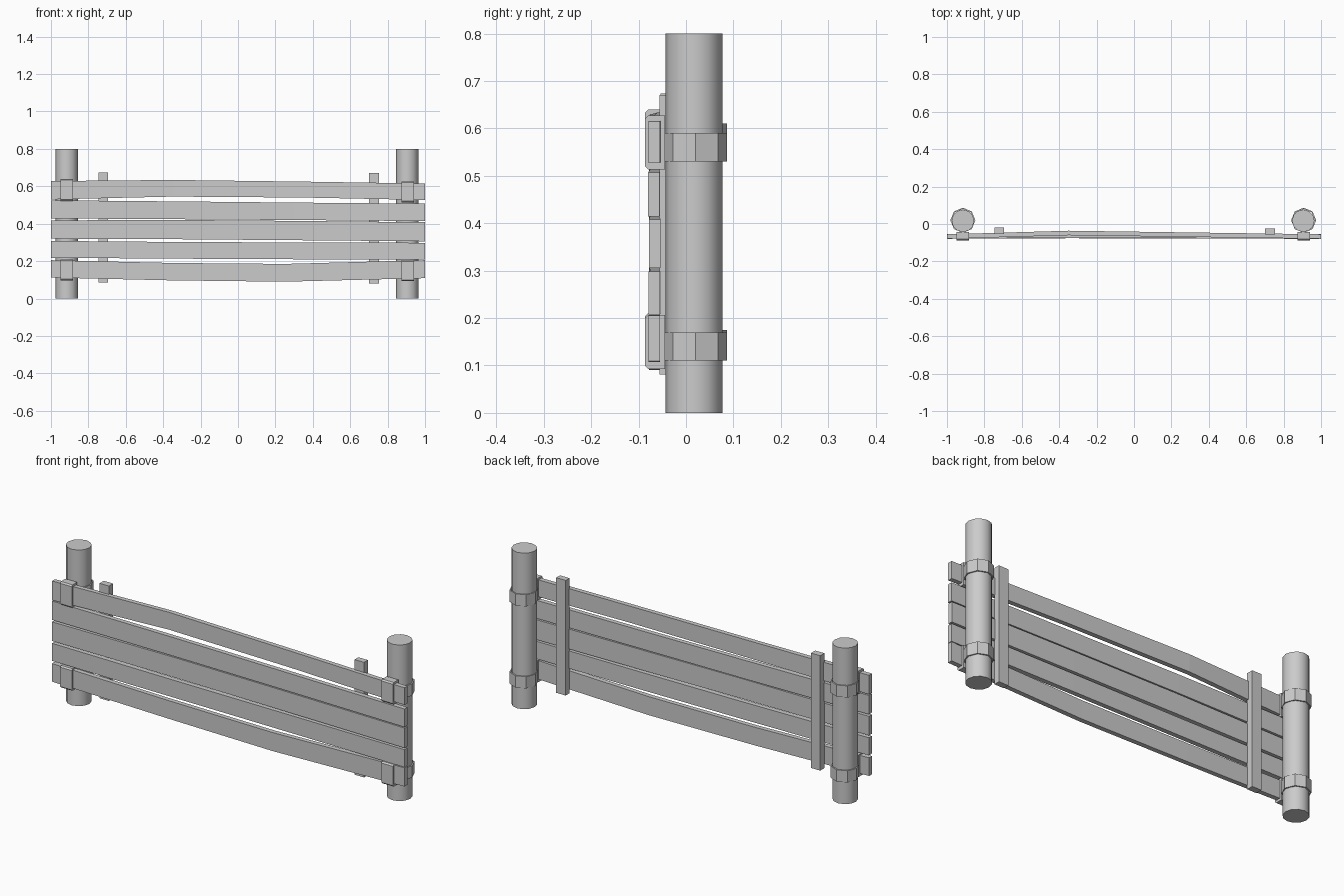
import bpy, bmesh
from math import cos, sin, pi

if "Cube" in bpy.data.objects:
    bpy.data.objects.remove(bpy.data.objects["Cube"])


def make_object(name, bm):
    bmesh.ops.recalc_face_normals(bm, faces=bm.faces)
    mesh = bpy.data.meshes.new(name)
    bm.to_mesh(mesh)
    bm.free()
    ob = bpy.data.objects.new(name, mesh)
    bpy.context.collection.objects.link(ob)
    return ob


def loft(name, sections, capped=True):
    """Skin a row of matching closed cross-sections."""
    bm = bmesh.new()
    rings = [[bm.verts.new(p) for p in s] for s in sections]
    n = len(rings[0])
    for a, b in zip(rings, rings[1:]):
        for i in range(n):
            j = (i + 1) % n
            bm.faces.new((a[i], a[j], b[j], b[i]))
    if capped:
        bm.faces.new(rings[0])
        bm.faces.new(rings[-1])
    return make_object(name, bm)


def circle(x, y, z, r, n):
    return [(x + r * cos(2 * pi * i / n), y + r * sin(2 * pi * i / n), z)
            for i in range(n)]


def plank(name, stations, thick=0.024):
    """stations: x, y centre, bottom z, top z"""
    h = thick / 2
    loft(name, [[(x, y - h, lo), (x, y + h, lo), (x, y + h, hi), (x, y - h, hi)]
                for x, y, lo, hi in stations])


def batten(name, x0, x1, y0, y1, z0, z1):
    loft(name, [[(x0, y0, z), (x1, y0, z), (x1, y1, z), (x0, y1, z)]
                for z in (z0, z1)])


def strap_ring(name, x, z0, z1):
    # octagonal band around the post
    y, ro, ri = 0.020, 0.067, 0.060
    loft(name, [circle(x, y, z0, ri, 8), circle(x, y, z0, ro, 8),
                circle(x, y, z1, ro, 8), circle(x, y, z1, ri, 8)], capped=False)


def strap_loop(name, x, z0, z1):
    # chamfered wrap around the plank
    c, w, yf, yb = 0.007, 0.033, -0.087, -0.044
    prof = [(yb, z0), (yf + c, z0), (yf, z0 + c),
            (yf, z1 - c), (yf + c, z1), (yb, z1)]
    loft(name, [[(px, py, pz) for py, pz in prof] for px in (x - w, x + w)])


# Posts
for side, x in (("left", -0.915), ("right", 0.905)):
    bm = bmesh.new()
    lower = [bm.verts.new(p) for p in circle(x, 0.017, 0, 0.06, 12)]
    upper = [bm.verts.new(p) for p in circle(x, 0.017, 0.8, 0.06, 12)]
    for i in range(12):
        j = (i + 1) % 12
        bm.faces.new((lower[i], lower[j], upper[j], upper[i]))
    bm.faces.new(upper)
    bm.faces.new(lower[::-1])
    post = make_object(side + "_post", bm)
    bpy.context.view_layer.objects.active = post
    post.select_set(True)
    bpy.ops.object.shade_smooth_by_angle(angle=pi / 4)
    post.select_set(False)

# Planks, slightly bowed
plank("plank_1", [(-1, -0.067, 0.53, 0.628), (-0.35, -0.048, 0.545, 0.634),
                  (0.35, -0.058, 0.54, 0.625), (1, -0.067, 0.527, 0.615)])
plank("plank_2", [(-1, -0.066, 0.428, 0.525), (-0.3, -0.062, 0.424, 0.519),
                  (0.3, -0.064, 0.42, 0.513), (1, -0.068, 0.414, 0.507)])
plank("plank_3", [(-1, -0.066, 0.32, 0.418), (-0.3, -0.064, 0.317, 0.42),
                  (0.3, -0.064, 0.312, 0.415), (1, -0.066, 0.306, 0.408)])
plank("plank_4", [(-1, -0.066, 0.218, 0.308), (-0.3, -0.064, 0.213, 0.302),
                  (0.3, -0.064, 0.21, 0.3), (1, -0.067, 0.208, 0.298)])
plank("plank_5", [(-1, -0.067, 0.112, 0.205), (-0.35, -0.064, 0.097, 0.19),
                  (0.25, -0.066, 0.09, 0.185), (1, -0.067, 0.109, 0.205)])

# Vertical battens behind the planks
batten("left_batten", -0.747, -0.695, -0.054, -0.02, 0.085, 0.674)
batten("right_batten", 0.70, 0.754, -0.056, -0.025, 0.081, 0.671)

# Straps tying the top and bottom planks to the posts
for name, x, r0, r1, l0, l1 in (
        ("left_upper", -0.915, 0.55, 0.61, 0.522, 0.640),
        ("left_lower", -0.915, 0.115, 0.175, 0.097, 0.210),
        ("right_upper", 0.907, 0.53, 0.59, 0.514, 0.627),
        ("right_lower", 0.907, 0.11, 0.17, 0.093, 0.206)):
    strap_ring(name + "_strap_ring", x, r0, r1)
    strap_loop(name + "_strap_loop", x, l0, l1)
